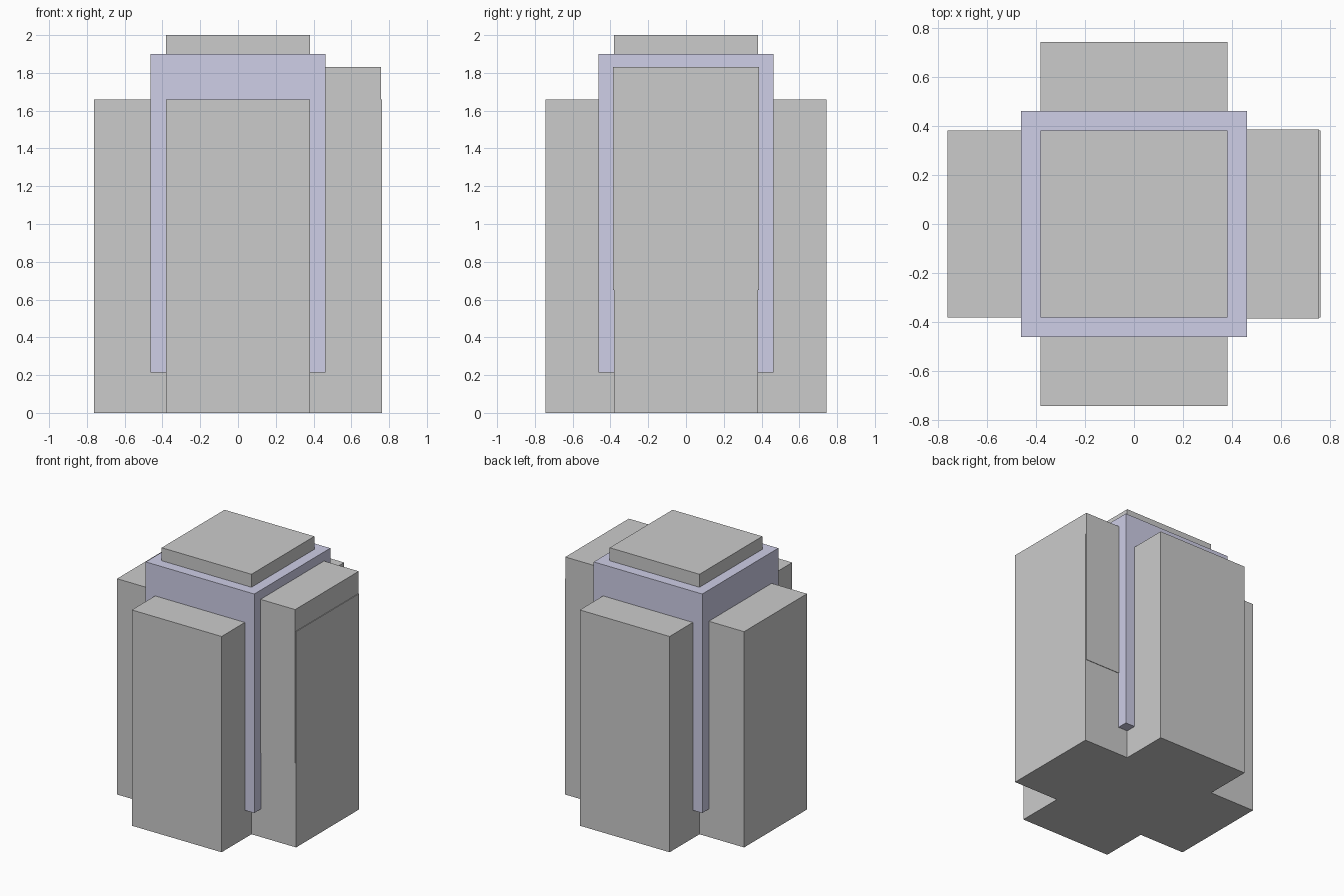
import bpy
import bmesh

if "Cube" in bpy.data.objects:
    bpy.data.objects.remove(bpy.data.objects["Cube"])


def box(name, lo, hi):
    """Axis-aligned box between two opposite corners."""
    bm = bmesh.new()
    bmesh.ops.create_cube(bm, size=1)
    for v in bm.verts:
        v.co = [h if c > 0 else l for c, l, h in zip(v.co, lo, hi)]
    mesh = bpy.data.meshes.new(name)
    bm.to_mesh(mesh)
    bm.free()
    obj = bpy.data.objects.new(name, mesh)
    bpy.context.collection.objects.link(obj)
    return obj


W = 0.382         # half width of core and wings
WING_TOP = 1.66

# central tower core
box("tower_core", (-W, -W, 0), (W, W, 2.0))

# crossing wings, running through the core
box("side_wings", (-0.762, -W, 0), (0.762, W, WING_TOP))
box("front_back_wings", (-W, -0.745, 0), (W, 0.745, WING_TOP))

# taller slab over the right wing, slightly wider and shallower
box("right_wing_upper", (0.0, -0.386, 0.65), (0.757, 0.386, 1.83))

# bluish glass block showing at the corners and under the roof
glass = box("glass_block", (-0.462, -0.462, 0.215), (0.462, 0.462, 1.90))
mat = bpy.data.materials.new("glass_blue")
mat.diffuse_color = (0.62, 0.62, 0.8, 1)
mat.use_nodes = True
mat.node_tree.nodes["Principled BSDF"].inputs["Base Color"].default_value = mat.diffuse_color
glass.data.materials.append(mat)
